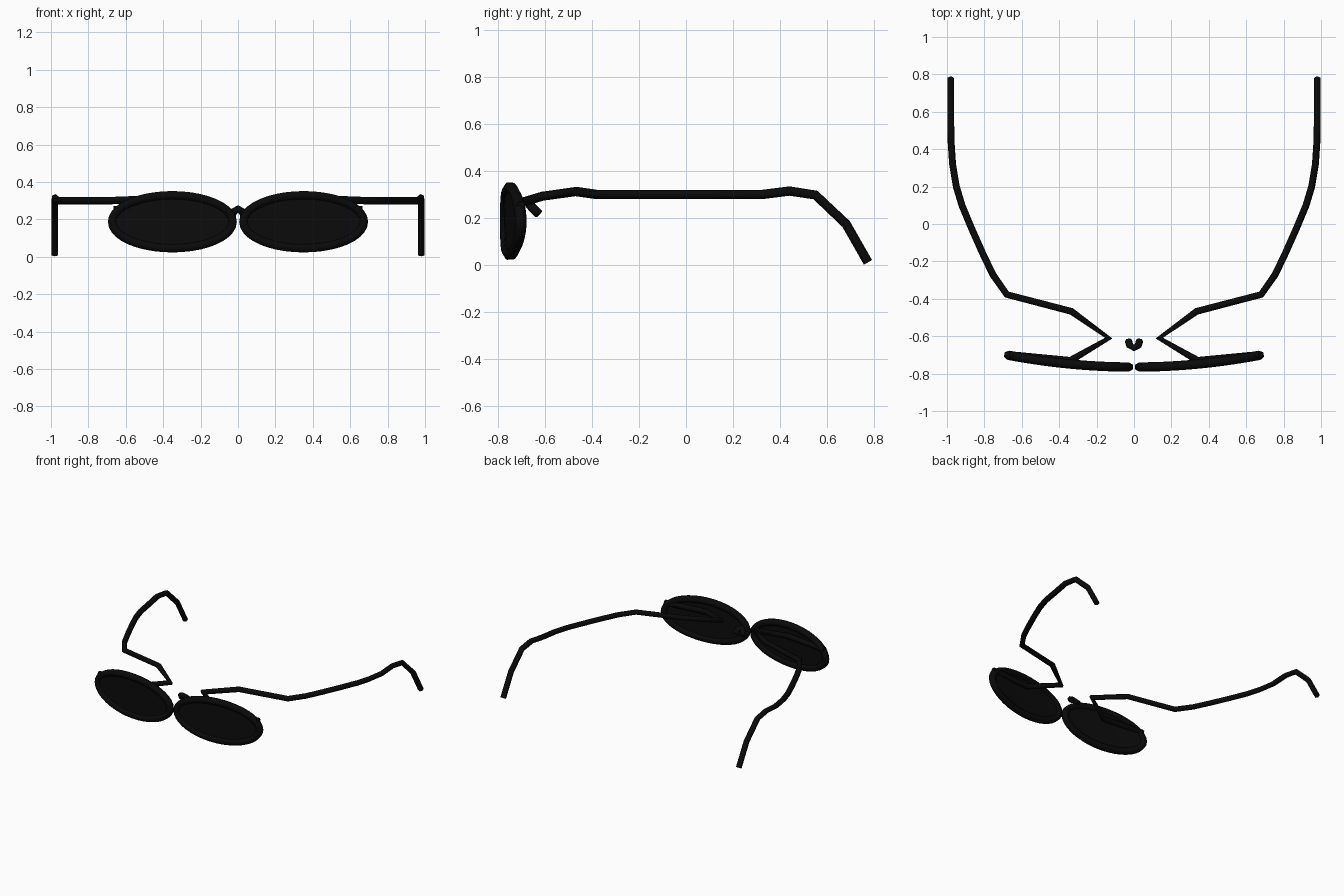
import bpy, bmesh, math

if "Cube" in bpy.data.objects:
    bpy.data.objects.remove(bpy.data.objects["Cube"], do_unlink=True)


def material(name, value):
    m = bpy.data.materials.new(name)
    m.use_nodes = True
    color = (value, value, value, 1)
    m.diffuse_color = color
    m.node_tree.nodes["Principled BSDF"].inputs["Base Color"].default_value = color
    return m


FRAME = material("black frame", 0.003)
LENS = material("dark lens", 0.0035)


def wire(name, points, radius, closed=False):
    """Six-sided tube along a polyline, turned into a mesh."""
    curve = bpy.data.curves.new(name, "CURVE")
    curve.dimensions = "3D"
    curve.bevel_depth = radius
    curve.bevel_resolution = 1
    curve.use_fill_caps = True
    spline = curve.splines.new("POLY")
    spline.points.add(len(points) - 1)
    for p, co in zip(spline.points, points):
        p.co = (*co, 1)
    spline.use_cyclic_u = closed
    curve.materials.append(FRAME)
    ob = bpy.data.objects.new(name, curve)
    bpy.context.collection.objects.link(ob)
    bpy.ops.object.select_all(action="DESELECT")
    ob.select_set(True)
    bpy.context.view_layer.objects.active = ob
    bpy.ops.object.convert(target="MESH")


def lens_point(side, angle, scale=1.0):
    """Point on the oval, bowed backwards toward the outer end."""
    x = 0.35 + 0.322 * scale * math.cos(angle)
    z = 0.187 + 0.142 * scale * math.sin(angle)
    return (side * x, -0.765 + 0.14 * x ** 2.0, z)


def lens(name, side, segments=40):
    bm = bmesh.new()
    rings = [[bm.verts.new(lens_point(side, math.tau * i / segments, s))
              for i in range(segments)] for s in (1.0, 0.66, 0.33)]
    for outer, inner in zip(rings, rings[1:]):
        for i in range(segments):
            j = (i + 1) % segments
            bm.faces.new((outer[i], outer[j], inner[j], inner[i]))
    bm.faces.new(rings[-1])
    bmesh.ops.recalc_face_normals(bm, faces=bm.faces)
    mesh = bpy.data.meshes.new(name)
    bm.to_mesh(mesh)
    bm.free()
    mesh.materials.append(LENS)
    ob = bpy.data.objects.new(name, mesh)
    bpy.context.collection.objects.link(ob)
    thick = ob.modifiers.new("thickness", "SOLIDIFY")
    thick.thickness = 0.016
    thick.offset = 0


# Temple path: along the back of the rim, folded inward, then out to the ear hook
ARM = [(0.665, -0.70, 0.253), (0.34, -0.73, 0.257), (0.135, -0.61, 0.293),
       (0.335, -0.467, 0.313), (0.68, -0.377, 0.30), (0.755, -0.27, 0.30),
       (0.81, -0.155, 0.30), (0.87, -0.02, 0.30), (0.92, 0.10, 0.30),
       (0.95, 0.20, 0.30), (0.97, 0.32, 0.30), (0.978, 0.44, 0.315),
       (0.98, 0.55, 0.298), (0.98, 0.68, 0.175), (0.98, 0.773, 0.012)]

for label, side in (("left", 1), ("right", -1)):
    wire(label + "_rim",
         [lens_point(side, math.tau * i / 40) for i in range(40)], 0.025, True)
    lens(label + "_lens", side)
    wire(label + "_temple", [(side * x, y, z) for x, y, z in ARM], 0.02)

# Small arched nose bridge
wire("nose_bridge", [(-0.03, -0.625, 0.217), (-0.022, -0.65, 0.242), (0, -0.662, 0.255),
                     (0.022, -0.65, 0.242), (0.03, -0.625, 0.217)], 0.02)
